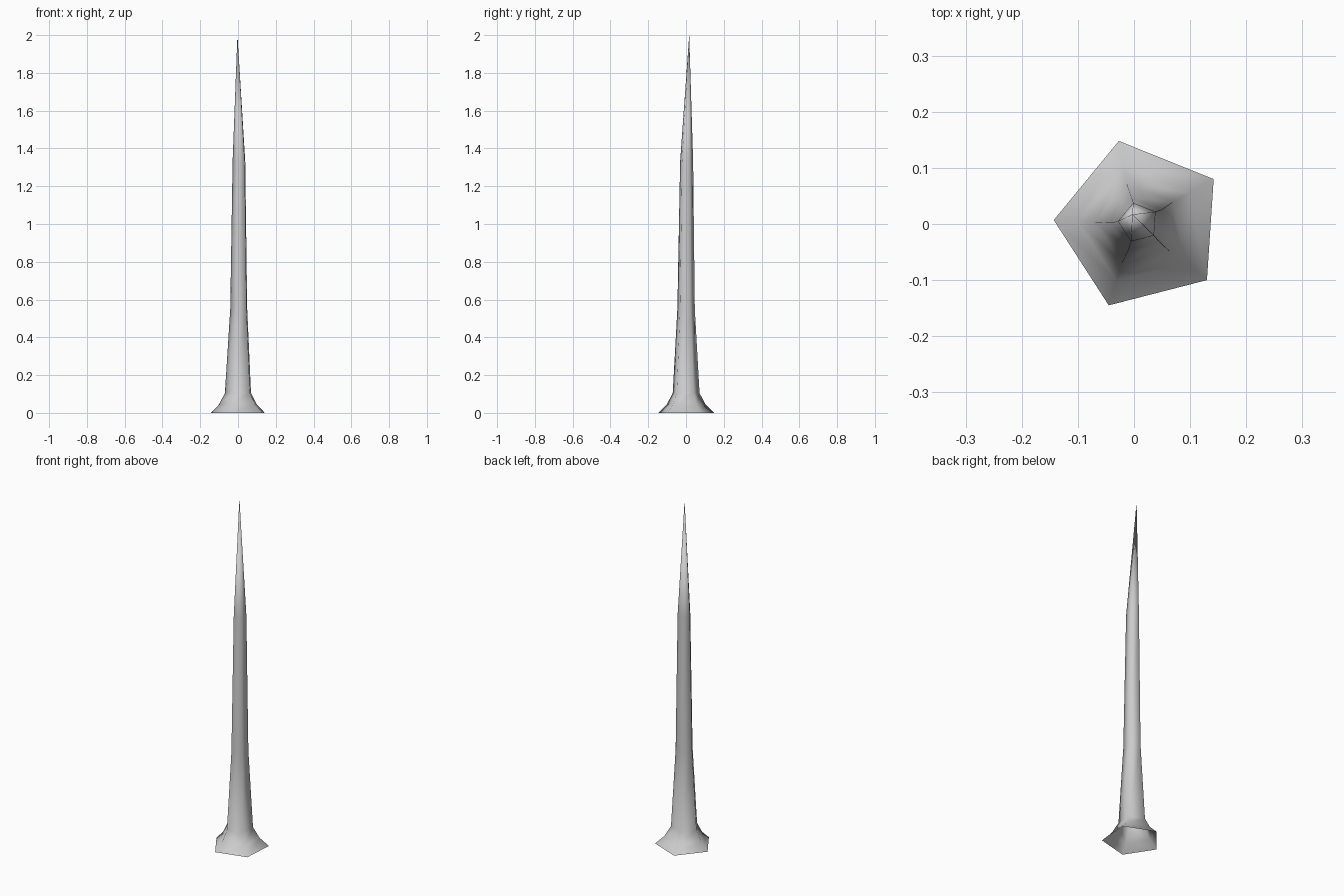
import bpy, bmesh

if "Cube" in bpy.data.objects:
    bpy.data.objects.remove(bpy.data.objects["Cube"])

# Irregular five-sided root outline
OUTLINE = [(-0.143, 0.007), (-0.045, -0.145), (0.130, -0.100), (0.142, 0.080), (-0.027, 0.148)]
# Trunk levels: height, outline scale, centre x, centre y
LEVELS = [(0.0, 1.0, 0.0, 0.0), (0.045, 0.70, 0.0, 0.0), (0.105, 0.485, 0.0, 0.0),
          (0.55, 0.315, 0.004, 0.0), (1.33, 0.235, 0.005, 0.003)]
TIP = (-0.003, 0.017, 2.0)

bm = bmesh.new()
rings = [[bm.verts.new((cx + x * s, cy + y * s, z)) for x, y in OUTLINE]
         for z, s, cx, cy in LEVELS]
n = len(OUTLINE)

# Flared base and tapering shaft, open underneath
for low, high in zip(rings, rings[1:]):
    for i in range(n):
        j = (i + 1) % n
        bm.faces.new((low[i], low[j], high[j], high[i]))

# Pointed top
tip = bm.verts.new(TIP)
for i in range(n):
    bm.faces.new((rings[-1][i], rings[-1][(i + 1) % n], tip))

for f in bm.faces:
    f.smooth = True
mesh = bpy.data.meshes.new("trunk")
bm.to_mesh(mesh)
bm.free()
trunk = bpy.data.objects.new("trunk", mesh)
bpy.context.collection.objects.link(trunk)
